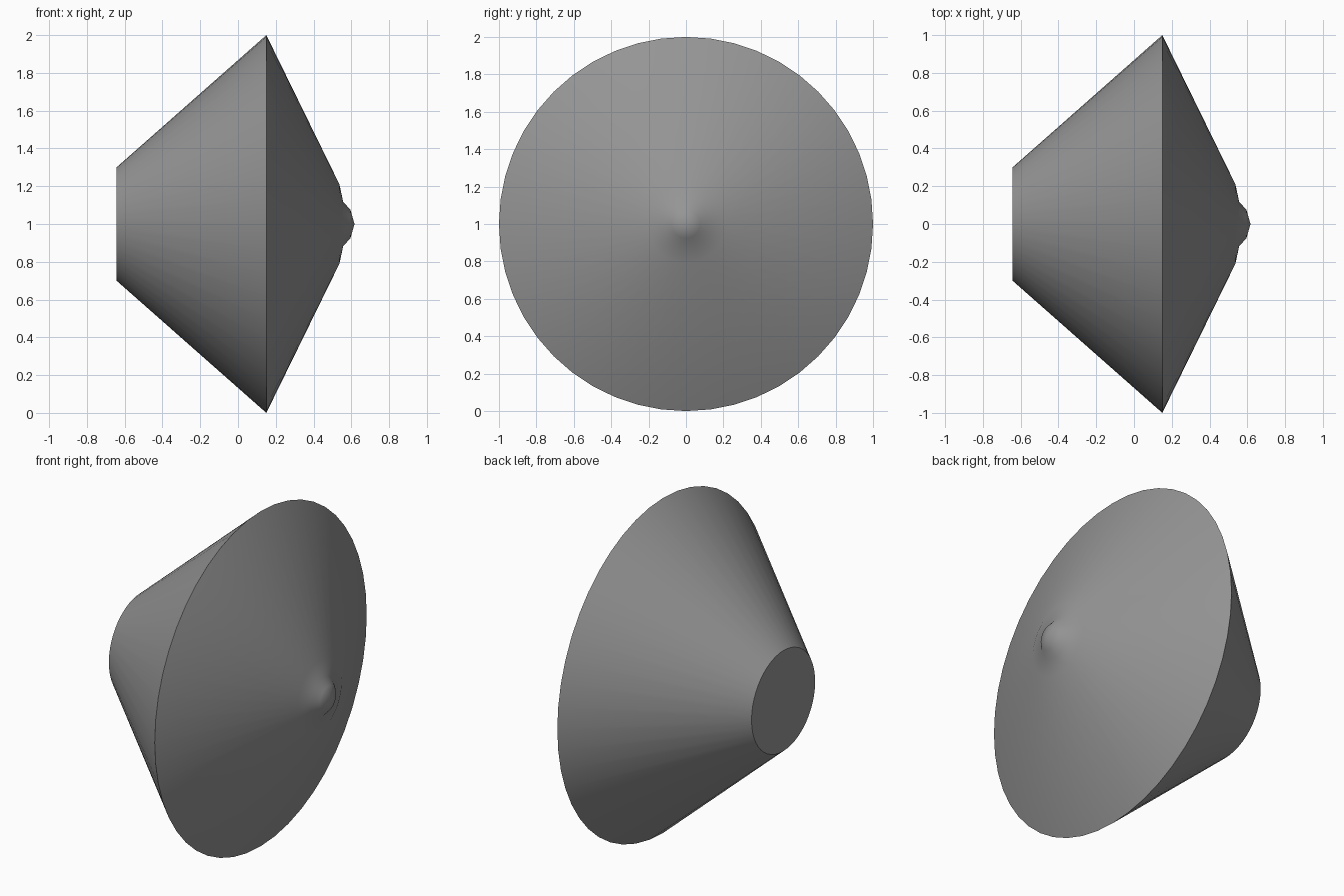
import bpy, bmesh, math
from mathutils import Vector

if "Cube" in bpy.data.objects:
    bpy.data.objects.remove(bpy.data.objects["Cube"])

SEGMENTS = 48
CENTRE_Z = 1.0

# Dark grey finish
grey = bpy.data.materials.new("dark_grey")
grey.diffuse_color = (0.3, 0.3, 0.3, 1)
grey.use_nodes = True
grey.node_tree.nodes["Principled BSDF"].inputs["Base Color"].default_value = grey.diffuse_color


def lathe_x(name, profile):
    """Revolve (x, radius) points around the horizontal axis at CENTRE_Z."""
    bm = bmesh.new()
    verts = [bm.verts.new((x, 0, CENTRE_Z + r)) for x, r in profile]
    edges = [bm.edges.new(pair) for pair in zip(verts, verts[1:])]
    bmesh.ops.spin(bm, geom=verts + edges, cent=Vector((0, 0, CENTRE_Z)),
                   axis=Vector((1, 0, 0)), angle=math.tau, steps=SEGMENTS)
    bmesh.ops.remove_doubles(bm, verts=bm.verts, dist=0.0005)
    bmesh.ops.recalc_face_normals(bm, faces=bm.faces)
    mesh = bpy.data.meshes.new(name)
    bm.to_mesh(mesh)
    bm.free()
    mesh.materials.append(grey)
    obj = bpy.data.objects.new(name, mesh)
    bpy.context.collection.objects.link(obj)
    bpy.ops.object.select_all(action='DESELECT')
    obj.select_set(True)
    bpy.context.view_layer.objects.active = obj
    bpy.ops.object.shade_smooth_by_angle(angle=math.radians(45))
    return obj


# Flat back, flared rear cone, shallow front cone, small blended domed tip
lathe_x("double_cone_body", [
    (-0.643, 0.0), (-0.643, 0.3),
    (0.15, 1.0),
    (0.537, 0.21), (0.557, 0.117),
    (0.595, 0.076), (0.617, 0.0),
])
